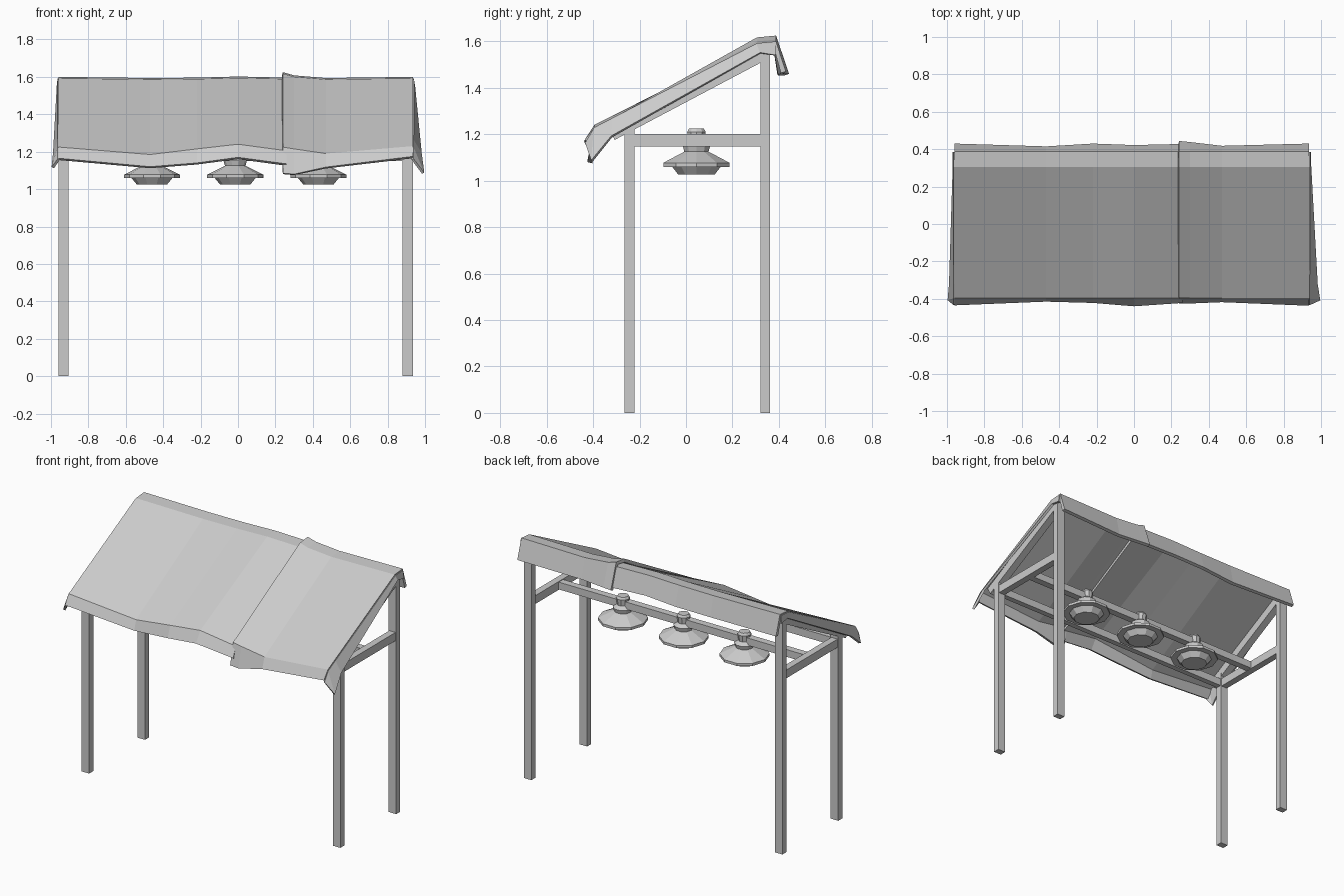
import bpy, bmesh, math

if "Cube" in bpy.data.objects:
    bpy.data.objects.remove(bpy.data.objects["Cube"])

def make(name, verts, faces, thick=0.0, offset=-1.0):
    me = bpy.data.meshes.new(name)
    me.from_pydata(verts, [], faces)
    me.update()
    ob = bpy.data.objects.new(name, me)
    bpy.context.collection.objects.link(ob)
    if thick:
        m = ob.modifiers.new("thickness", 'SOLIDIFY')
        m.thickness, m.offset = thick, offset
    return ob

def box(name, x0, x1, y0, y1, z0, z1, tilt=0.0):
    bm = bmesh.new()
    bmesh.ops.create_cube(bm, size=1)
    bmesh.ops.scale(bm, vec=(x1 - x0, y1 - y0, z1 - z0), verts=bm.verts)
    me = bpy.data.meshes.new(name)
    bm.to_mesh(me)
    bm.free()
    ob = bpy.data.objects.new(name, me)
    ob.location = ((x0 + x1) / 2, (y0 + y1) / 2, (z0 + z1) / 2)
    ob.rotation_euler.x = tilt
    bpy.context.collection.objects.link(ob)
    return ob

def loft(rows):
    n = len(rows[0])
    verts = [p for r in rows for p in r]
    faces = [(i*n + j, (i+1)*n + j, (i+1)*n + j + 1, i*n + j + 1)
             for i in range(len(rows) - 1) for j in range(n - 1)]
    return verts, faces

# End frames: posts, cross beams and sloping rafters
for side, a, b in (("left", -0.96, -0.905), ("right", 0.88, 0.935)):
    box(side + "_front_post", a, b, -0.265, -0.222, 0, 1.24)
    box(side + "_back_post", a, b, 0.32, 0.362, 0, 1.565)
    box(side + "_cross_beam", a + .005, b - .005, -0.222, 0.32, 1.147, 1.202)
    slope = math.atan2(0.37, 0.70)
    length = 0.66 / math.cos(slope)
    box(side + "_rafter", a + .003, b - .003, 0.01 - length/2, 0.01 + length/2,
        1.347, 1.402, slope)

# Long rails between the frames
box("lamp_rail", -0.91, 0.885, 0.022, 0.068, 1.15, 1.198)
box("front_rail", -0.91, 0.885, -0.262, -0.225, 1.15, 1.2)

# Canopy cloth: x, valance y, valance z, fold z, ridge z, back y, back z
def cloth(name, stations):
    rows = [[(x, vy, vz), (x, -0.395, fz), (x, 0.305, rz - 0.008),
             (x, 0.388, rz), (x, by, bz)]
            for x, vy, vz, fz, rz, by, bz in stations]
    v, f = loft(rows)
    make(name, v, f, 0.022)

cloth("canopy_left_sheet", [
    (-0.96, -0.435, 1.165, 1.225, 1.600, 0.430, 1.47),
    (-0.47, -0.415, 1.120, 1.185, 1.594, 0.415, 1.46),
    (-0.22, -0.422, 1.140, 1.215, 1.596, 0.430, 1.47),
    (0.00, -0.440, 1.170, 1.240, 1.602, 0.422, 1.48),
    (0.26, -0.422, 1.135, 1.205, 1.596, 0.428, 1.47)])
cloth("canopy_right_sheet", [
    (0.24, -0.425, 1.085, 1.225, 1.625, 0.444, 1.46),
    (0.30, -0.425, 1.080, 1.215, 1.608, 0.438, 1.46),
    (0.47, -0.418, 1.118, 1.190, 1.594, 0.418, 1.46),
    (0.935, -0.437, 1.175, 1.230, 1.600, 0.430, 1.47)])

# Flared side flaps of the canopy
for side, x, out, low in (("left", -0.958, -0.99, 1.115), ("right", 0.933, 0.99, 1.085)):
    mid = x + (out - x) * 0.75
    tip = x + (out - x) * 0.12
    v, f = loft([[(x, -0.395, 1.22), (out, -0.405, low)],
                 [(x, -0.32, 1.26), (mid, -0.32, 1.19)],
                 [(x, 0.305, 1.585), (tip, 0.32, 1.55)],
                 [(x, 0.385, 1.59), (tip, 0.385, 1.54)]])
    v.append((x, -0.43, 1.16))
    f.append((0, 1, len(v) - 1))
    make(side + "_flap", v, f, 0.015, 0.0)

# Hanging lamps: a ten-sided turned profile
profile = [(0.033, 1.225), (0.042, 1.21), (0.037, 1.168), (0.062, 1.15),
           (0.055, 1.125), (0.15, 1.077), (0.15, 1.06), (0.11, 1.06), (0.082, 1.026)]
N = 10
for k, cx in enumerate((-0.46, -0.015, 0.43)):
    v = [(cx + r * math.cos(2*math.pi*i/N), 0.045 + r * math.sin(2*math.pi*i/N), z)
         for r, z in profile for i in range(N)]
    f = [(j*N + i, (j+1)*N + i, (j+1)*N + (i+1) % N, j*N + (i+1) % N)
         for j in range(len(profile) - 1) for i in range(N)]
    f.append(tuple(range(N)))
    f.append(tuple(reversed(range(len(v) - N, len(v)))))
    make("lamp_%d" % (k + 1), v, f)
